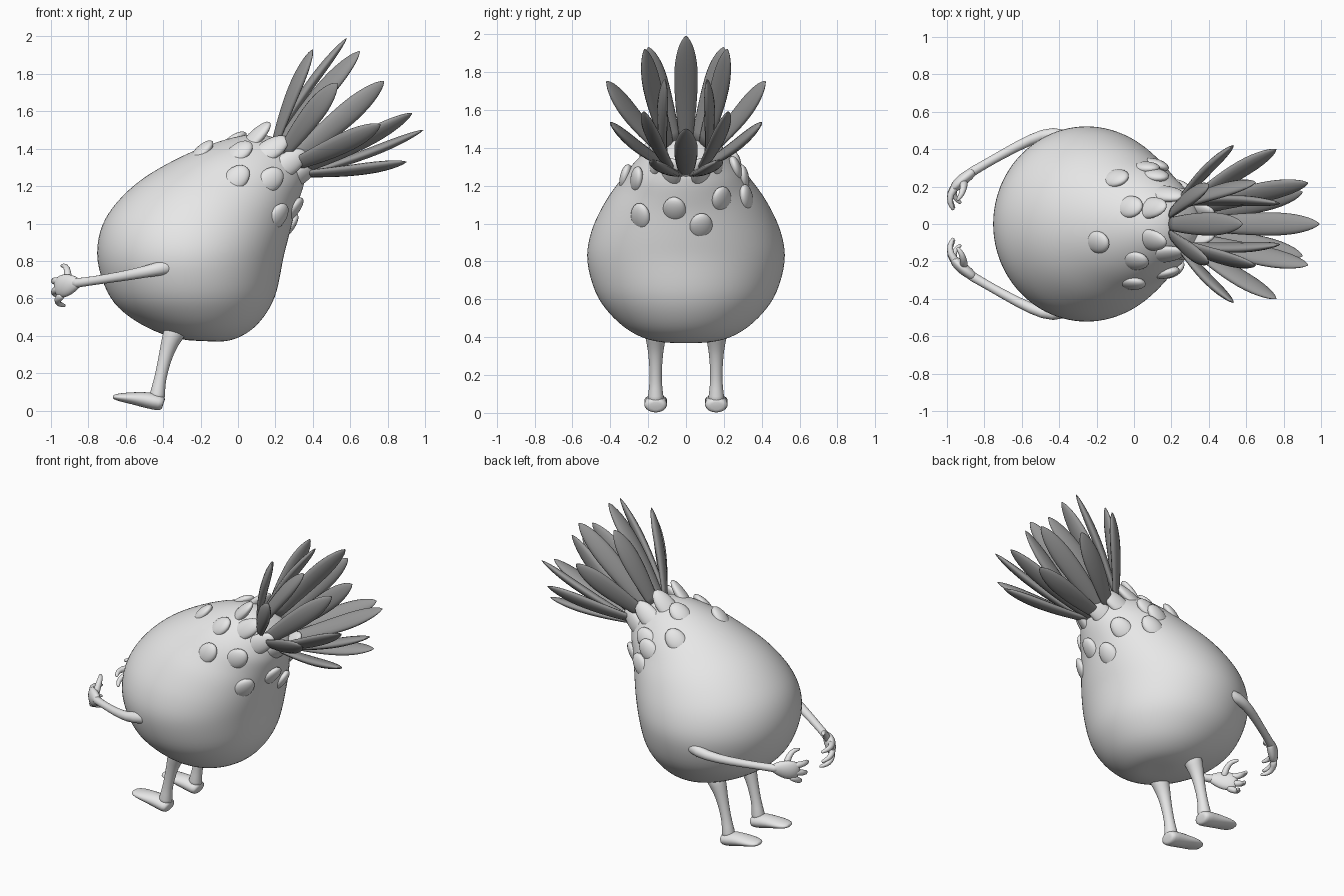
import bpy, bmesh, math
from mathutils import Vector, Matrix

cube = bpy.data.objects.get("Cube")
if cube:
    bpy.data.objects.remove(cube, do_unlink=True)


def make_material(name, value):
    mat = bpy.data.materials.new(name)
    mat.use_nodes = True
    color = (value, value, value, 1)
    mat.diffuse_color = color
    mat.node_tree.nodes["Principled BSDF"].inputs["Base Color"].default_value = color
    return mat


SKIN = make_material("light grey skin", 0.8)
LEAF = make_material("dark grey leaf", 0.32)


def finish(bm, name, mat, subdivide=0):
    bmesh.ops.recalc_face_normals(bm, faces=bm.faces)
    mesh = bpy.data.meshes.new(name)
    bm.to_mesh(mesh)
    bm.free()
    mesh.materials.append(mat)
    for poly in mesh.polygons:
        poly.use_smooth = True
    obj = bpy.data.objects.new(name, mesh)
    bpy.context.collection.objects.link(obj)
    if subdivide:
        mod = obj.modifiers.new("smooth", "SUBSURF")
        mod.levels = mod.render_levels = subdivide
    return obj


def loft(bm, rings):
    """Skin a list of point rings and close both ends with a fan."""
    loops = [[bm.verts.new(p) for p in ring] for ring in rings]
    n = len(loops[0])
    for a, b in zip(loops, loops[1:]):
        for i in range(n):
            j = (i + 1) % n
            bm.faces.new((a[i], a[j], b[j], b[i]))
    for loop in (loops[0], loops[-1]):
        mid = bm.verts.new(sum((v.co for v in loop), Vector()) / n)
        for i in range(n):
            bm.faces.new((loop[i], loop[(i + 1) % n], mid))


def tube(bm, path, sizes, up, sides=12):
    """Elliptical tube; sizes are (half width, half thickness along up)."""
    path = [Vector(p) for p in path]
    rings = []
    for k, p in enumerate(path):
        d = (path[min(k + 1, len(path) - 1)] - path[max(k - 1, 0)]).normalized()
        side = d.cross(Vector(up)).normalized()
        top = side.cross(d)
        w, h = sizes[k]
        rings.append([p + side * w * math.cos(q) + top * h * math.sin(q)
                      for q in (math.tau * i / sides for i in range(sides))])
    loft(bm, rings)


# Body sections: belly-side x, z, back-side x, z, half width
SECTIONS = [
    (-.27, .375, -.1, .368, .11), (-.38, .4, -.02, .38, .21),
    (-.5, .45, .08, .435, .315), (-.62, .53, .16, .53, .41),
    (-.7, .63, .21, .64, .48), (-.755, .8, .24, .8, .525),
    (-.74, .96, .265, .9, .51), (-.67, 1.09, .285, .98, .47),
    (-.54, 1.22, .305, 1.06, .41), (-.38, 1.32, .325, 1.12, .345),
    (-.2, 1.405, .345, 1.18, .285), (-.03, 1.46, .355, 1.22, .22),
    (.1, 1.48, .36, 1.26, .16), (.2, 1.46, .34, 1.32, .09)]


def surface(t, angle):
    """Point on the body; angle 0 is the back, 90 the left, 180 the belly."""
    last = len(SECTIONS) - 1
    i = max(0, min(int(t), last - 1))
    f = t - i
    p, q, r, s = (SECTIONS[max(0, min(k, last))] for k in range(i - 1, i + 3))
    xl, zl, xr, zr, w = (
        .5 * (2 * b + (c - a) * f + (2 * a - 5 * b + 4 * c - d) * f ** 2
              + (3 * b - a - 3 * c + d) * f ** 3)
        for a, b, c, d in zip(p, q, r, s))
    ca, sa = math.cos(math.radians(angle)), math.sin(math.radians(angle))
    return Vector(((xl + xr) / 2 + (xr - xl) / 2 * ca, w * sa,
                   (zl + zr) / 2 + (zr - zl) / 2 * ca))


# Body
bm = bmesh.new()
SIDES = 48
steps = 2 * (len(SECTIONS) - 1)
loft(bm, [[surface(k / 2, 360 * i / SIDES) for i in range(SIDES)]
          for k in range(steps + 1)])
finish(bm, "body", SKIN, 1)


# Skin scales: the base is sunk in the body and the tip lifts toward the neck
def add_scale(bm, t, angle, length, width, lift):
    p = surface(t, angle)
    along = (surface(t + .1, angle) - surface(t - .1, angle)).normalized()
    across = surface(t, angle + 2) - surface(t, angle - 2)
    normal = across.cross(along).normalized()
    p -= normal * .012
    along = (along + normal * lift).normalized()
    across = normal.cross(along).normalized()
    normal = along.cross(across)
    basis = Matrix((along * length, across * width, normal * .032)).transposed().to_4x4()
    bmesh.ops.create_uvsphere(bm, u_segments=20, v_segments=12, radius=1,
                              matrix=Matrix.Translation(p) @ basis)


bm = bmesh.new()
for t, angle in [(7, 10), (7.5, -34), (8.1, -9), (8.8, 33), (8.5, 60), (9.5, 82),
                 (9.8, -65), (9.3, -92), (10.2, 85), (9.8, 122), (10.9, 155),
                 (9.9, 200), (10.6, 236)]:
    add_scale(bm, t, angle, .085, .062, .42)
finish(bm, "skin_scales", SKIN)

bm = bmesh.new()
for angle, lift in ((28, .95), (68, .7), (108, .6), (150, .9)):
    for s in (1, -1):
        add_scale(bm, 11.7, s * angle, .125, .062, lift)
finish(bm, "collar_scales", SKIN)

# Crown of leaves
CROWN = Vector((.26, 0, 1.345))
AXIS = Vector((.7, 0, .6)).normalized()


def add_leaf(name, tip):
    tip = Vector(tip)
    reach = tip - CROWN
    out = (reach - AXIS * reach.dot(AXIS)).normalized()
    base = CROWN + out * .115
    count = 14
    path, sizes = [], []
    for k in range(count + 1):
        u = math.sin(math.pi / 2 * k / count)
        path.append(base.lerp(tip, u) + out * .015 * math.sin(math.pi * u))
        w = .55 + .45 * math.sin(math.pi / 2 * min(u / .6, 1))
        w *= max(0, 1 - max(0, (u - .6) / .4) ** 2) ** .65
        sizes.append((max(.003, .062 * w), max(.002, .026 * w)))
    bm = bmesh.new()
    tube(bm, path, sizes, out, 14)
    finish(bm, name, LEAF)


for i, tip in enumerate([(.58, 0, 1.99), (.99, 0, 1.5)]):
    add_leaf(f"middle_leaf_{i + 1}", tip)
for i, (x, y, z) in enumerate([(.4, .2, 1.93), (.65, .22, 1.92), (.53, .42, 1.75),
                               (.78, .11, 1.76), (.76, .4, 1.53), (.93, .22, 1.59),
                               (.9, .17, 1.33)]):
    add_leaf(f"left_leaf_{i + 1}", (x, y, z))
    add_leaf(f"right_leaf_{i + 1}", (x, -y, z))

# Limbs, mirrored across the y = 0 plane
for side, s in (("left", 1), ("right", -1)):
    # Leg
    bm = bmesh.new()
    tube(bm, [(x, s * .16, z) for x, z in
              [(-.32, .46), (-.355, .39), (-.38, .32), (-.405, .22), (-.425, .13), (-.435, .05)]],
         [(r, r) for r in (.07, .055, .04, .033, .034, .052)], (1, 0, 0))
    finish(bm, side + "_leg", SKIN, 1)

    # Foot
    bm = bmesh.new()
    tube(bm, [(-.398, s * .16, .036), (-.415, s * .16, .042), (-.49, s * .16, .057),
              (-.56, s * .16, .066), (-.63, s * .16, .071), (-.668, s * .16, .073)],
         [(.05, .034), (.066, .046), (.06, .046), (.064, .034), (.062, .024), (.036, .012)],
         (0, 0, 1))
    finish(bm, side + "_foot", SKIN, 1)

    # Arm
    bm = bmesh.new()
    tube(bm, [(-.34, s * .44, .775), (-.43, s * .495, .757), (-.55, s * .455, .73),
              (-.7, s * .375, .705), (-.84, s * .295, .685), (-.88, s * .27, .68)],
         [(r, r) for r in (.05, .036, .03, .025, .024, .03)], (0, 0, 1))
    finish(bm, side + "_arm", SKIN, 1)

    # Hand with three curled fingers and a thumb
    bm = bmesh.new()
    tube(bm, [(-.85, s * .29, .683), (-.88, s * .265, .68), (-.92, s * .235, .67),
              (-.955, s * .2, .66), (-.975, s * .175, .655)],
         [(.022, .026), (.03, .048), (.034, .066), (.03, .062), (.016, .042)], (0, 0, 1))
    finish(bm, side + "_palm", SKIN, 1)

    bm = bmesh.new()
    fingers = [[(-.945, .21, .69), (-.985, .16, .695), (-.985, .11, .69), (-.965, .075, .68)],
               [(-.95, .21, .655), (-.985, .165, .64), (-.985, .12, .625), (-.96, .085, .61)],
               [(-.94, .22, .62), (-.97, .18, .59), (-.96, .14, .57), (-.925, .11, .56)],
               [(-.91, .225, .69), (-.91, .2, .745), (-.92, .16, .775), (-.945, .125, .775)]]
    for finger in fingers:
        tube(bm, [(x, s * y, z) for x, y, z in finger],
             [(r, r) for r in (.026, .021, .017, .01)], (.3, 0, 1), 8)
    finish(bm, side + "_fingers", SKIN, 1)
